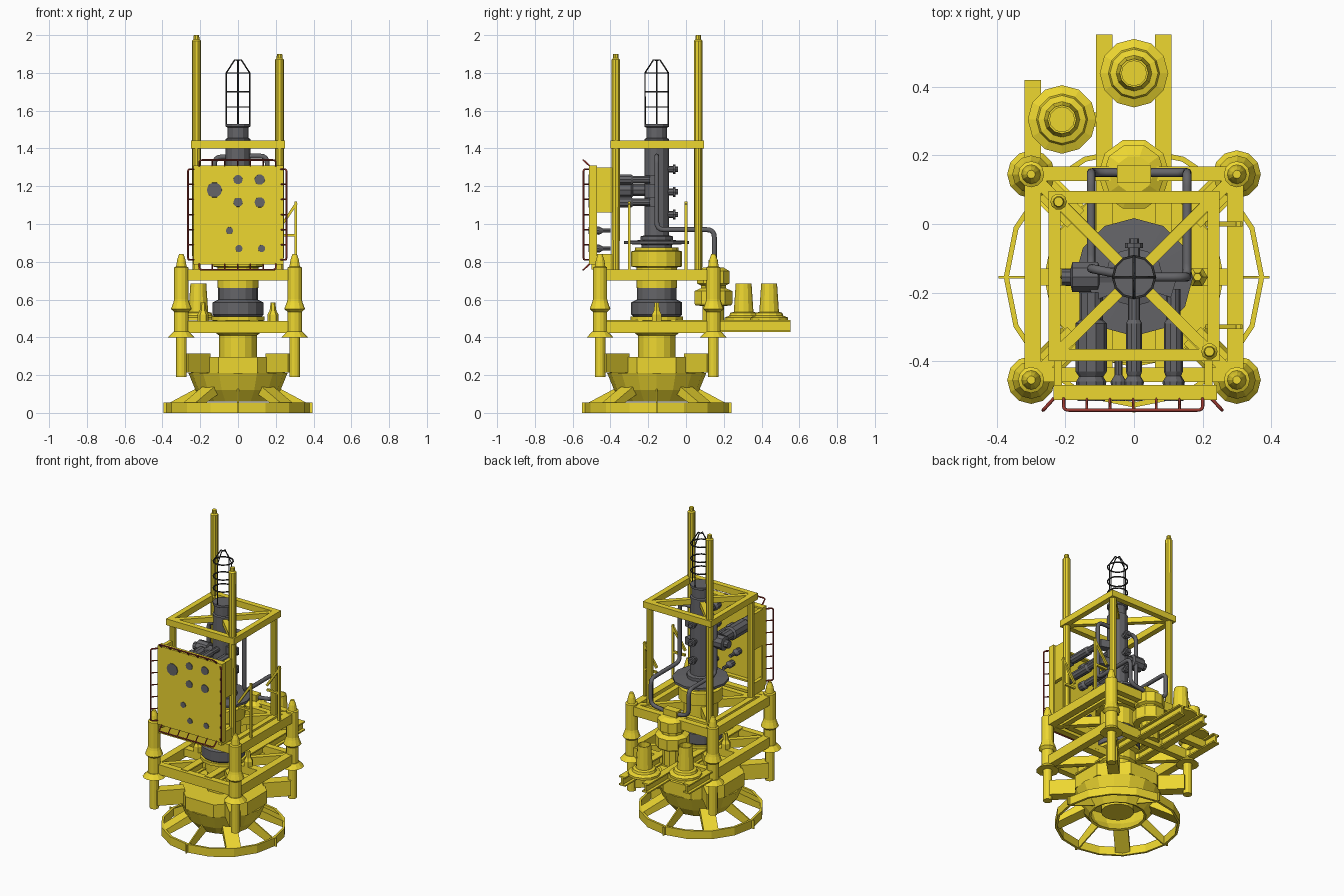
import bpy, bmesh, math
from mathutils import Vector, Matrix

if "Cube" in bpy.data.objects:
    bpy.data.objects.remove(bpy.data.objects["Cube"])

def material(name, rgb):
    m = bpy.data.materials.new(name)
    m.diffuse_color = (*rgb, 1)
    m.use_nodes = True
    m.node_tree.nodes["Principled BSDF"].inputs["Base Color"].default_value = m.diffuse_color
    return m

YELLOW = material("yellow_paint", (0.85, 0.68, 0.03))
GREY = material("dark_steel", (0.13, 0.13, 0.14))
RED = material("red_rail", (0.32, 0.04, 0.03))
BLACK = material("black_rod", (0.03, 0.03, 0.03))
CY = -0.155          # y of the central axis

def finish(name, bm, mat):
    bmesh.ops.remove_doubles(bm, verts=bm.verts, dist=1e-5)
    bmesh.ops.recalc_face_normals(bm, faces=bm.faces)
    me = bpy.data.meshes.new(name)
    bm.to_mesh(me)
    bm.free()
    me.materials.append(mat)
    ob = bpy.data.objects.new(name, me)
    bpy.context.collection.objects.link(ob)
    return ob

def lathe(name, prof, base, n=12, mat=YELLOW, axis=(0, 0, 1), turn=0.0, closed=False):
    """Revolve (radius, height) points around an axis through base."""
    bm = bmesh.new()
    pts = prof + [prof[0]] if closed else [(0, prof[0][1])] + prof + [(0, prof[-1][1])]
    rings = [[bm.verts.new((r * math.cos(turn + k * math.tau / n), r * math.sin(turn + k * math.tau / n), z))
              for k in range(n)] for r, z in pts]
    for a, b in zip(rings, rings[1:]):
        for k in range(n):
            bm.faces.new((a[k], a[(k + 1) % n], b[(k + 1) % n], b[k]))
    bmesh.ops.dissolve_degenerate(bm, edges=bm.edges, dist=1e-6)
    q = Vector((0, 0, 1)).rotation_difference(Vector(axis))
    bm.transform(Matrix.Translation(base) @ q.to_matrix().to_4x4())
    return finish(name, bm, mat)

def beam(name, p, q, w, h, mat=YELLOW, flange=False):
    """Rectangular bar (or I-beam) from p to q."""
    p, q = Vector(p), Vector(q)
    d = q - p
    bm = bmesh.new()
    parts = [(w, h, 0)] if not flange else [(w * .25, h, 0), (w, h * .15, h * .425), (w, h * .15, -h * .425)]
    for a, b, dz in parts:
        m = Matrix.Translation((p + q) / 2) @ d.to_track_quat('Y', 'Z').to_matrix().to_4x4()
        m = m @ Matrix.Translation((0, 0, dz)) @ Matrix.Diagonal((a, d.length, b, 1))
        bmesh.ops.create_cube(bm, size=1, matrix=m)
    return finish(name, bm, mat)

def box(name, x, y, z, mat=YELLOW):
    yc, zc = sum(y) / 2, sum(z) / 2
    return beam(name, (sum(x) / 2, y[0], zc), (sum(x) / 2, y[1], zc), x[1] - x[0], z[1] - z[0], mat)

def pipe(name, pts, r, mat=GREY, bend=0.0, res=2):
    """Tube along a path with rounded bends."""
    pts = [Vector(p) for p in pts]
    path = [pts[0]]
    for a, b, c in zip(pts, pts[1:], pts[2:]):
        if bend:
            s, e = b + (a - b).normalized() * bend, b + (c - b).normalized() * bend
            path += [s.lerp(b, t).lerp(b.lerp(e, t), t) for t in (0, .25, .5, .75, 1)]
        else:
            path.append(b)
    path.append(pts[-1])
    cu = bpy.data.curves.new(name, 'CURVE')
    cu.dimensions = '3D'
    cu.bevel_depth, cu.bevel_resolution, cu.use_fill_caps = r, res, True
    sp = cu.splines.new('POLY')
    sp.points.add(len(path) - 1)
    for v, co in zip(sp.points, path):
        v.co = (*co, 1)
    tmp = bpy.data.objects.new(name + "_path", cu)
    bpy.context.collection.objects.link(tmp)
    me = bpy.data.meshes.new_from_object(tmp.evaluated_get(bpy.context.evaluated_depsgraph_get()))
    bpy.data.objects.remove(tmp)
    me.materials.clear()
    me.materials.append(mat)
    ob = bpy.data.objects.new(name, me)
    bpy.context.collection.objects.link(ob)
    return ob

def fin(name, prof, ang, thick):
    """Radial plate from an (r, z) outline."""
    bm = bmesh.new()
    f = bm.faces.new([bm.verts.new((r, -thick / 2, z)) for r, z in prof])
    ext = bmesh.ops.extrude_face_region(bm, geom=[f])['geom']
    bmesh.ops.translate(bm, vec=(0, thick, 0), verts=[v for v in ext if isinstance(v, bmesh.types.BMVert)])
    bm.transform(Matrix.Translation((0, CY, 0)) @ Matrix.Rotation(ang, 4, 'Z'))
    return finish(name, bm, YELLOW)

AX = (0, CY, 0)
# guide funnel: base ring, spokes, bowl
lathe("base_ring", [(.365, 0), (.38, 0), (.38, .055), (.365, .055)], AX, 16, closed=True)
for k in range(8):
    a = k * math.pi / 4
    if k % 2:
        fin("ring_spoke", [(.19, .10), (.37, .01), (.37, .05), (.22, .14)], a, .09)
    else:
        fin("ring_gusset", [(.18, .07), (.36, 0), (.395, 0), (.395, .055), (.36, .055), (.22, .13)], a, .008)
lathe("funnel_bowl", [(.16, .065), (.175, .06), (.225, .12), (.262, .21), (.24, .21), (.21, .13)], AX, 16, closed=True)
lathe("funnel_collar", [(.11, .22), (.27, .21), (.27, .295), (.11, .295)], AX, 8, turn=math.pi / 8, closed=True)

# central spool and tree column
lathe("lower_spool", [(.10, .09), (.10, .41), (.115, .42), (.115, .48), (.14, .49), (.14, .51)], AX, 16)
lathe("connector", [(.12, .505), (.135, .52), (.135, .585), (.105, .60), (.105, .68)], AX, 16, GREY)
lathe("upper_spool", [(.108, .66), (.108, .77), (.135, .775), (.135, .855), (.115, .86), (.115, .875)], AX, 16)
lathe("tree_column", [(.08, .87), (.08, .89), (.172, .895), (.172, .91), (.085, .915), (.085, .935), (.065, .94),
                      (.065, 1.45), (.055, 1.455), (.055, 1.51), (.065, 1.515), (.065, 1.53)], AX, 12, GREY)

# cap cage
for k in range(4):
    c, s = math.cos(k * math.pi / 2), math.sin(k * math.pi / 2)
    pipe("cage_rod", [(r * c, CY + r * s, z) for r, z in ((.062, 1.53), (.062, 1.80), (.018, 1.868), (0, 1.868))],
         .004, BLACK, res=0)
for z in (1.62, 1.70, 1.80):
    lathe("cage_ring", [(.058, z - .003), (.065, z - .003), (.065, z + .003), (.058, z + .003)], AX, 12, BLACK, closed=True)

# corner guide posts, brackets and diagonal braces
for sx in (-1, 1):
    for y in (.145, -.455):
        sy = 1 if y > 0 else -1
        lathe("corner_post", [(.028, .19), (.028, .40), (.07, .40), (.042, .43), (.038, .43), (.038, .535), (.055, .55),
                              (.042, .585), (.038, .60), (.038, .77), (.028, .775), (.022, .81), (.012, .84)],
              (sx * .30, y, 0), 12)
        beam("post_bracket", (sx * .17, CY + sy * .17, .265), (sx * .29, CY + sy * .29, .265), .07, .10)
        for z in (.455, .73):
            beam("deck_diagonal", (sx * .07, CY + sy * .07, z), (sx * .29, CY + sy * .29, z), .035, .055)

# two square decks
for zc, h in ((.455, .065), (.73, .06)):
    for sx in (-1, 1):
        beam("deck_side_beam", (sx * .295, -.45, zc), (sx * .295, .145, zc), .048, h)
    for y in (.147, -.44):
        beam("deck_cross_beam", (-.28, y, zc), (.28, y, zc), .042, h)

# rear outrigger beams
for x, y0, y1 in ((-.087, -.44, .553), (.085, -.44, .553), (-.296, .14, .42)):
    beam("outrigger_beam", (x, y0, .46), (x, y1, .46), .048, .062, flange=True)
beam("outrigger_tie", (-.30, .305, .46), (-.08, .305, .46), .04, .05)

# rear receptacles
for x, y in ((0, .44), (-.21, .305)):
    lathe("receptacle", [(.10, .49), (.10, .505), (.075, .515), (.07, .53), (.052, .535), (.042, .685), (.036, .685),
                         (.036, .60)], (x, y, 0), 12)
lathe("flow_hub", [(.06, .45), (.06, .565), (.10, .57), (.105, .58), (.105, .645), (.07, .66), (.07, .675), (.09, .685),
                   (.09, .75), (.055, .77)], (0, .145, 0), 10)
box("hub_cap", (-.05, .05), (.12, .17), (.76, .81))

# small deck stabs
for sx in (-1, 1):
    lathe("deck_stab", [(.03, .45), (.03, .52), (.018, .54), (.012, .585)], (sx * .185, CY, 0), 6)
    beam("stab_beam", (sx * .09, CY, .46), (sx * .28, CY, .46), .05, .05)

# upper cage frame
PX, PF, PB, ZT = .22, -.372, .065, 1.42
for x, y, top in ((-PX, PB, 2.0), (PX, PF, 1.9), (PX, PB, 1.44), (-PX, PF, 1.44)):
    pr = [(.022, .70), (.022, top)] if top < 1.5 else [(.022, .70), (.024, top - .03), (.016, top - .022), (.014, top)]
    lathe("frame_post", pr, (x, y, 0), 10)
    c = Vector((0, CY, ZT))
    e = Vector((x, y, ZT))
    beam("top_diagonal", c + (e - c).normalized() * .058, e, .032, .035)
for s in (-1, 1):
    beam("top_side_beam", (s * .232, -.40, ZT), (s * .232, .096, ZT), .036, .042)
    beam("mid_side_beam", (s * .232, -.40, .73), (s * .232, .096, .73), .036, .05)
for y in (-.382, .078):
    beam("top_cross_beam", (-.25, y, ZT), (.25, y, ZT), .036, .042)
    beam("mid_cross_beam", (-.25, y, .73), (.25, y, .73), .036, .05)

# side hose brackets
for y in (0, -.30):
    beam("bracket_upright", (.305, y, .76), (.305, y, 1.12), .014, .014)
    beam("bracket_brace", (.215, y, .97), (.31, y, 1.11), .014, .014)
    beam("bracket_arm", (.215, y, .94), (.31, y, .94), .014, .014)

# control panel: plate, rims, mounts
box("control_panel", (-.235, .242), (-.513, -.498), (.785, 1.31))
for x in (-.235, .23):
    box("panel_side_rim", (x, x + .012), (-.50, -.47), (.785, 1.31))
for z in (.785, 1.298):
    box("panel_edge_rim", (-.235, .242), (-.50, -.47), (z, z + .012))
for x in (-.222, .217):
    box("panel_mount", (x - .012, x + .012), (-.50, -.38), (1.06, 1.30))
    box("panel_foot", (x - .012, x + .012), (-.50, -.38), (.76, .84))

# valve stems and sockets through the panel
valves = [(-.125, 1.18, .046, -.20), (0, 1.235, .024, -.19), (.115, 1.235, .028, -.19), (0, 1.115, .024, -.19),
          (.115, 1.115, .028, -.19), (-.045, .965, .016, -.40), (.005, .87, .016, -.40), (.125, .87, .016, -.40)]
for x, z, r, y1 in valves:
    lathe("valve_socket", [(r * .7 + .008, -.517), (r * .7 + .012, -.46), (r * .7, -.44)], (x, 0, z), 10, GREY, (0, 1, 0))
    if y1 > -.3:
        lathe("valve_actuator", [(r * .7, -.45), (r, -.43), (r, -.29), (r * .75, -.28), (r * .75, y1)],
              (x, 0, z), 10, GREY, (0, 1, 0))
        if x:
            beam("valve_body", (x, y1, z), (0, CY, z), .05, .05, GREY)
    else:
        lathe("valve_stem", [(r * .7, -.46), (r * .7, y1)], (x, 0, z), 8, GREY, (0, 1, 0))
lathe("side_actuator", [(.03, .04), (.03, .10), (.046, .105), (.046, .18), (.025, .185), (.025, .212)],
      (0, CY, 1.18), 10, GREY, (-1, 0, 0))
for z in (1.29, 1.17, 1.05):
    lathe("rear_valve", [(.018, .05), (.018, .085), (.026, .085), (.026, .10), (.014, .10), (.014, .112)],
          (0, CY, z), 8, GREY, (0, 1, 0))

# flow loops into the rear hub
pipe("crossover_pipe", [(.0, CY, 1.36), (.155, CY, 1.36), (.155, CY, .97), (.155, .15, .97), (.155, .15, .80),
                        (.04, .15, .785)], .013, bend=.04)
pipe("return_pipe", [(0, CY, 1.355), (-.125, -.13, 1.355), (-.125, -.13, .97), (-.125, .15, .97), (-.125, .15, .80),
                     (-.04, .15, .785)], .013, bend=.04)

# red grab rails round the panel
def rail(name, a, b, inward, count):
    a, b, inward = Vector(a), Vector(b), Vector(inward)
    pipe(name, [a + inward, a, b, b + inward], .005, RED, bend=.015, res=1)
    for k in range(1, count):
        p = a.lerp(b, k / count)
        pipe(name + "_stay", [p, p + inward], .004, RED, res=0)

for x, s in ((-.265, 1), (.257, -1)):
    rail("side_rail", (x, -.543, .81), (x, -.543, 1.29), (s * .032, .035, 0), 6)
for z, s in ((.758, 1), (1.338, -1)):
    rail("edge_rail", (-.205, -.543, z), (.20, -.543, z), (0, .035, s * .032), 6)
